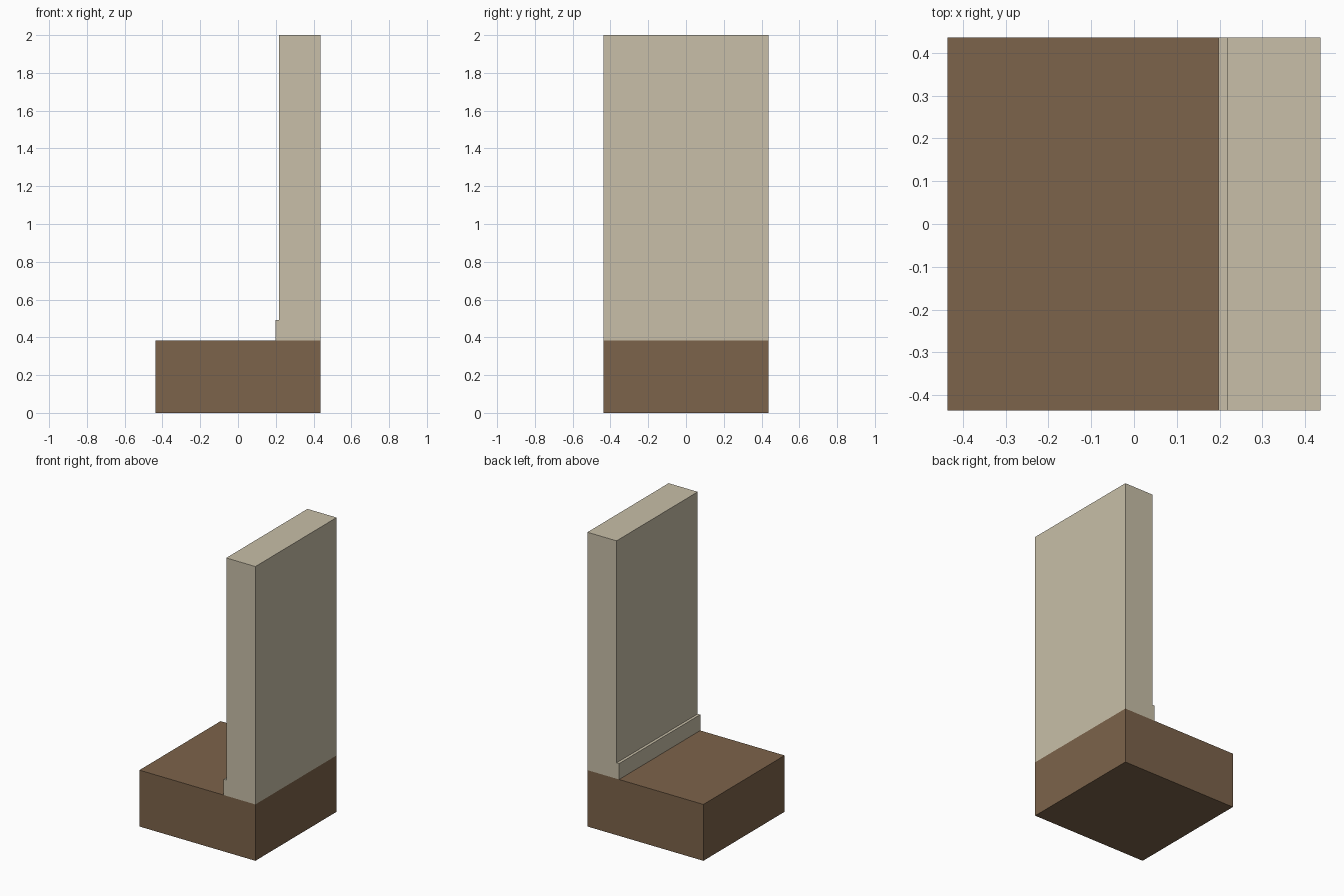
import bpy
import bmesh

cube = bpy.data.objects.get("Cube")
if cube:
    bpy.data.objects.remove(cube, do_unlink=True)


def make_material(name, colour):
    mat = bpy.data.materials.new(name)
    mat.use_nodes = True
    mat.diffuse_color = colour
    mat.node_tree.nodes["Principled BSDF"].inputs["Base Color"].default_value = colour
    return mat


def extrude_profile(name, profile, depth, mat):
    """Extrude an x-z outline through the full depth, centred on y = 0."""
    bm = bmesh.new()
    face = bm.faces.new([bm.verts.new((x, -depth / 2, z)) for x, z in profile])
    result = bmesh.ops.extrude_face_region(bm, geom=[face])
    verts = [v for v in result["geom"] if isinstance(v, bmesh.types.BMVert)]
    bmesh.ops.translate(bm, verts=verts, vec=(0, depth, 0))
    bmesh.ops.recalc_face_normals(bm, faces=bm.faces)
    mesh = bpy.data.meshes.new(name)
    bm.to_mesh(mesh)
    bm.free()
    mesh.materials.append(mat)
    obj = bpy.data.objects.new(name, mesh)
    bpy.context.collection.objects.link(obj)
    return obj


brown = make_material("wood_brown", (0.202, 0.125, 0.069, 1))
beige = make_material("plaster_beige", (0.578, 0.521, 0.392, 1))

half = 0.436
floor_top = 0.383
wall_x = 0.217
skirting_x = 0.198
skirting_top = 0.491

# Floor block
extrude_profile("floor", [(-half, 0), (half, 0), (half, floor_top), (-half, floor_top)],
                2 * half, brown)

# Wall with the skirting step at its foot
extrude_profile("wall", [(skirting_x, floor_top), (half, floor_top), (half, 2), (wall_x, 2),
                         (wall_x, skirting_top), (skirting_x, skirting_top)],
                2 * half, beige)
